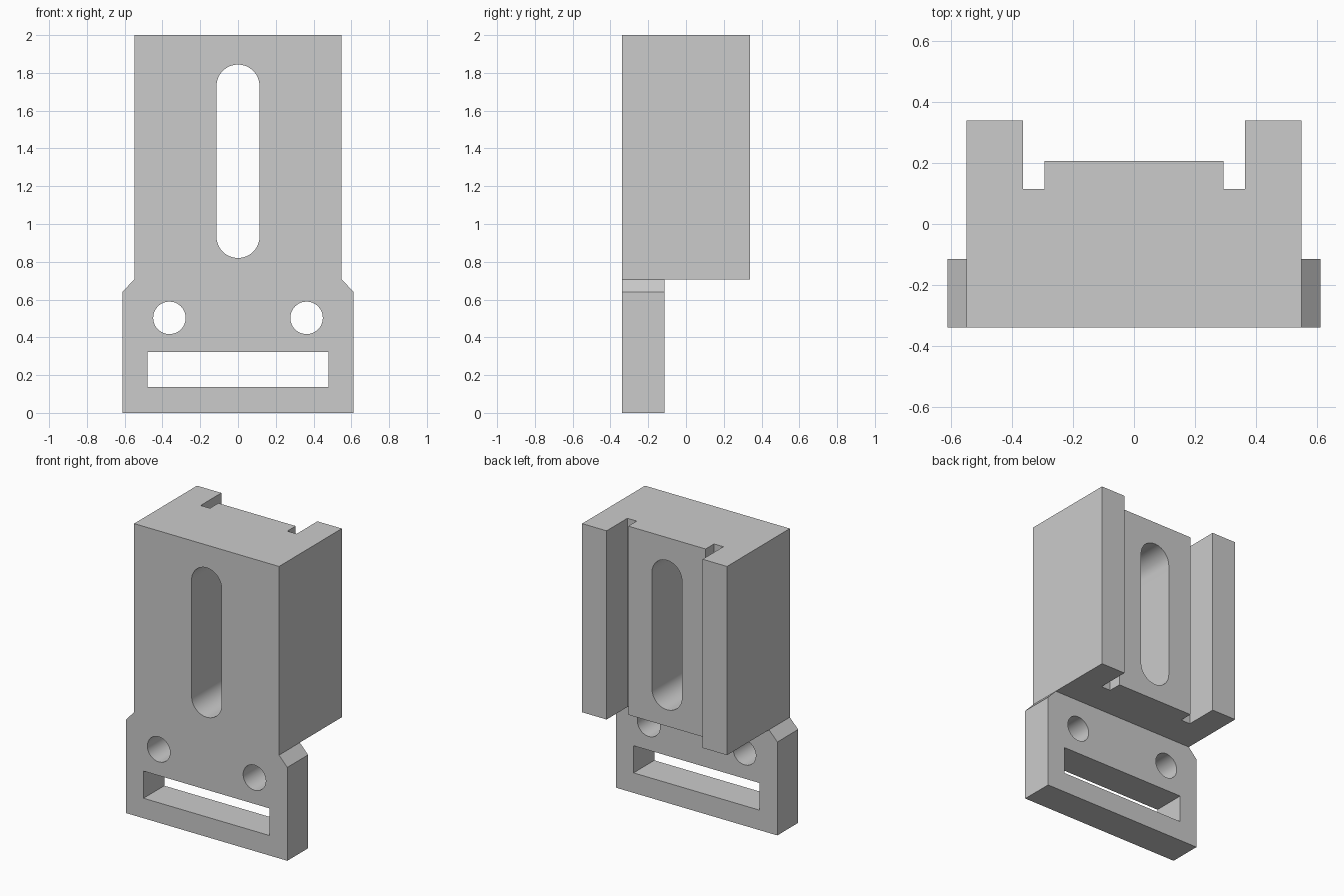
import bpy, bmesh
from math import pi, sin, cos
from mathutils import Vector

cube = bpy.data.objects.get("Cube")
if cube:
    bpy.data.objects.remove(cube, do_unlink=True)

# Plain grey material
grey = bpy.data.materials.new("plain grey")
grey.use_nodes = True
colour = (0.6, 0.6, 0.6, 1)
grey.diffuse_color = colour
grey.node_tree.nodes["Principled BSDF"].inputs["Base Color"].default_value = colour


def prism(name, points, axis, low, high):
    """Extrude a closed 2D outline along y (points are x, z) or z (points are x, y)."""
    bm = bmesh.new()
    place = (lambda a, b: (a, low, b)) if axis == "y" else (lambda a, b: (a, b, low))
    face = bm.faces.new([bm.verts.new(place(a, b)) for a, b in points])
    offset = Vector((0, high - low, 0) if axis == "y" else (0, 0, high - low))
    top = bmesh.ops.extrude_face_region(bm, geom=[face])["geom"]
    bmesh.ops.translate(bm, vec=offset, verts=[v for v in top if isinstance(v, bmesh.types.BMVert)])
    bmesh.ops.recalc_face_normals(bm, faces=bm.faces)
    mesh = bpy.data.meshes.new(name)
    bm.to_mesh(mesh)
    bm.free()
    mesh.materials.append(grey)
    obj = bpy.data.objects.new(name, mesh)
    bpy.context.collection.objects.link(obj)
    return obj


def rect(x, low, high):
    return [(-x, low), (x, low), (x, high), (-x, high)]


def arc(x, z, r, start, end, steps):
    angles = [start + (end - start) * i / steps for i in range(steps + 1)]
    return [(x + r * cos(a), z + r * sin(a)) for a in angles]


def mirrored(half):
    return half + [(-x, v) for x, v in reversed(half)]


FRONT, BACK, STEP = -0.34, 0.34, 0.707

# Full-depth body with a wider chamfered foot
body = prism("slotted_bracket",
             mirrored([(0.612, 0), (0.612, 0.64), (0.549, STEP), (0.549, 2)]),
             "y", FRONT, BACK)

# Cutters: space behind the foot, rear channel with side grooves, slot, window, screw holes
slot = arc(0, 1.73, 0.114, 0, pi, 32) + arc(0, 0.934, 0.114, pi, 2 * pi, 32)
cutters = [
    prism("foot_recess", rect(1, -0.5, STEP), "y", -0.115, 1),
    prism("rear_channel",
          mirrored([(0.364, 1), (0.364, 0.115), (0.293, 0.115), (0.293, 0.206)]),
          "z", -0.5, 2.5),
    prism("long_slot", slot, "y", -1, 1),
    prism("foot_window", rect(0.478, 0.137, 0.323), "y", -1, 1),
]
for side in (-1, 1):
    hole = arc(side * 0.363, 0.503, 0.086, 0, 2 * pi, 48)[:-1]
    cutters.append(prism("screw_hole", hole, "y", -1, 1))

bpy.ops.object.select_all(action="DESELECT")
bpy.context.view_layer.objects.active = body
body.select_set(True)
for cutter in cutters:
    mod = body.modifiers.new("cut", "BOOLEAN")
    mod.operation = "DIFFERENCE"
    mod.solver = "EXACT"
    mod.object = cutter
    bpy.ops.object.modifier_apply(modifier=mod.name)
    bpy.data.objects.remove(cutter, do_unlink=True)

bpy.ops.object.shade_smooth_by_angle(angle=pi / 6)
